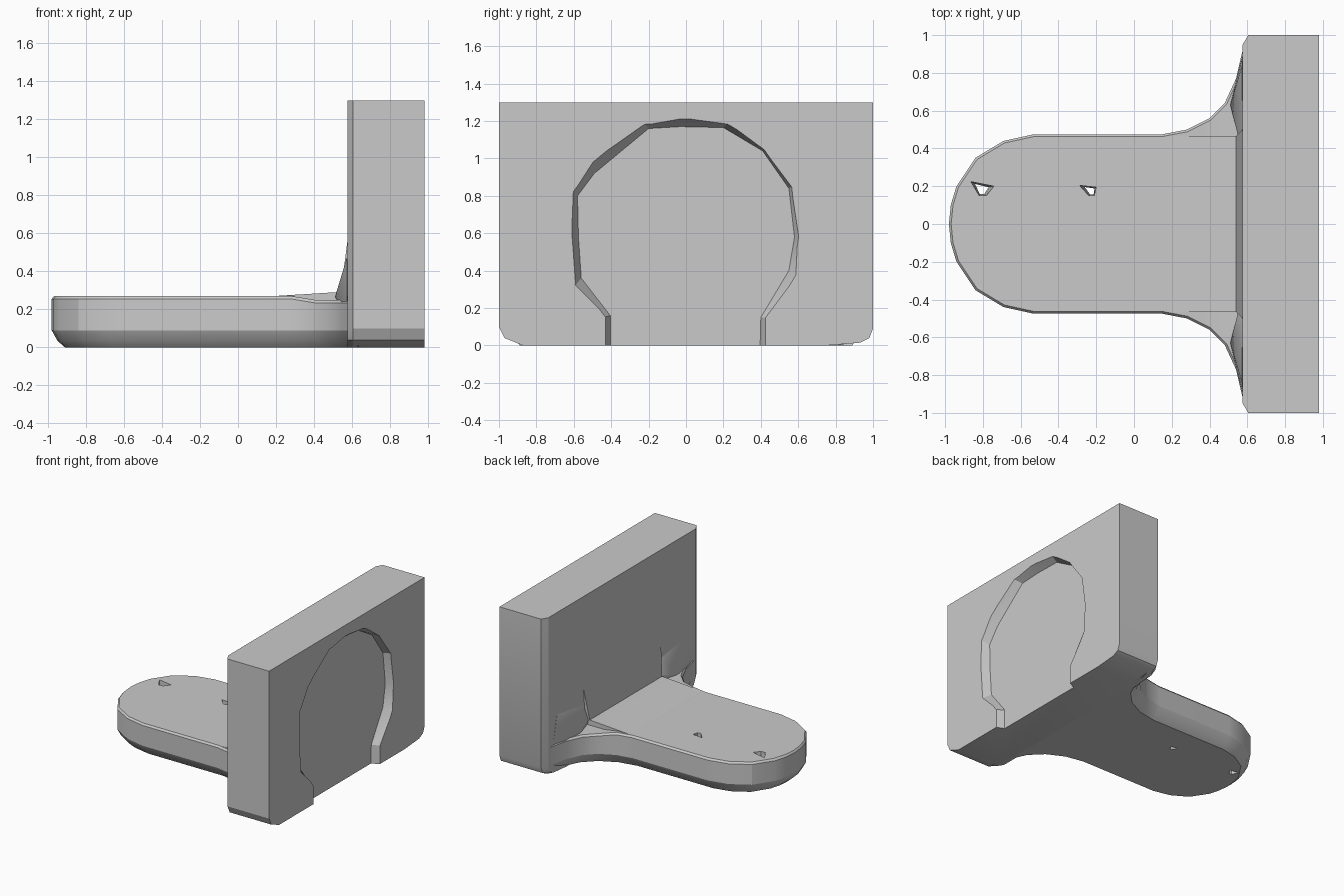
import bpy, bmesh, math
from mathutils import Vector

cube = bpy.data.objects.get("Cube")
if cube:
    bpy.data.objects.remove(cube, do_unlink=True)

grey = bpy.data.materials.new("plain grey")
grey.use_nodes = True
grey.diffuse_color = (0.59, 0.59, 0.59, 1)
grey.node_tree.nodes["Principled BSDF"].inputs["Base Color"].default_value = (0.59, 0.59, 0.59, 1)


def make_object(name, bm):
    bmesh.ops.recalc_face_normals(bm, faces=bm.faces[:])
    mesh = bpy.data.meshes.new(name)
    bm.to_mesh(mesh)
    bm.free()
    mesh.materials.append(grey)
    obj = bpy.data.objects.new(name, mesh)
    bpy.context.collection.objects.link(obj)
    return obj


def loft(name, loops):
    """Skin a stack of closed loops and cap both ends."""
    bm = bmesh.new()
    rings = [[bm.verts.new(p) for p in loop] for loop in loops]
    n = len(rings[0])
    for a, b in zip(rings, rings[1:]):
        for i in range(n):
            j = (i + 1) % n
            bm.faces.new((a[i], a[j], b[j], b[i]))
    caps = [bm.faces.new(rings[0]), bm.faces.new(rings[-1])]
    bm.normal_update()
    bmesh.ops.triangulate(bm, faces=caps)
    return make_object(name, bm)


def hull(name, points):
    bm = bmesh.new()
    for p in points:
        bm.verts.new(p)
    bmesh.ops.convex_hull(bm, input=bm.verts[:])
    return make_object(name, bm)


def cut(target, cutter):
    cutter.hide_render = True
    mod = target.modifiers.new("cut", 'BOOLEAN')
    mod.operation = 'DIFFERENCE'
    mod.solver = 'EXACT'
    mod.object = cutter
    bpy.context.view_layer.objects.active = target
    bpy.ops.object.modifier_apply(modifier=mod.name)
    bpy.data.objects.remove(cutter, do_unlink=True)


def inset(loop, d):
    """Move a clockwise outline inward by d; the root end only narrows."""
    out = []
    for i, (x, y) in enumerate(loop):
        if x > 0.6:
            out.append((x, y * (1 - 1.5 * d)))
            continue
        a, b = Vector(loop[i - 1]), Vector(loop[(i + 1) % len(loop)])
        t = (b - a).normalized()
        out.append((x + t.y * d, y - t.x * d))
    return out


# Upright plate: rounded lower corners, chamfered inner vertical edges
section = [(-1, 1.3), (-1, 0.1), (-0.97, 0.04), (-0.87, 0),
           (0.75, 0), (0.93, 0.015), (0.98, 0.04), (1, 0.09), (1, 1.3)]
plate = loft("upright_plate", [[(x, y * s, z) for y, z in section]
                               for x, s in ((0.575, 0.95), (0.605, 1), (0.98, 1))])

# Shallow arched recess with sloping walls
rim = [(-0.44, -0.05), (-0.44, 0.15), (-0.6, 0.31), (-0.62, 0.58), (-0.61, 0.83),
       (-0.5, 1.0), (-0.23, 1.19), (-0.03, 1.225), (0.23, 1.19), (0.42, 1.05),
       (0.57, 0.85), (0.61, 0.58), (0.6, 0.37), (0.435, 0.15), (0.435, -0.05)]
floor = [(-0.405, -0.05), (-0.405, 0.16), (-0.56, 0.36), (-0.575, 0.58), (-0.58, 0.8),
         (-0.49, 0.92), (-0.2, 1.16), (-0.03, 1.17), (0.2, 1.165), (0.41, 1.04),
         (0.55, 0.84), (0.58, 0.58), (0.55, 0.4), (0.4, 0.15), (0.395, -0.05)]
cut(plate, loft("recess_cutter", [[(1.0, y, z) for y, z in rim],
                                  [(0.92, y, z) for y, z in floor]]))

# Horizontal arm with round tip and flared root
half = [(-0.97, 0.1), (-0.94, 0.2), (-0.84, 0.35), (-0.69, 0.44), (-0.53, 0.475),
        (0.15, 0.475), (0.28, 0.5), (0.4, 0.56), (0.48, 0.64), (0.54, 0.77),
        (0.575, 0.92), (0.62, 0.94)]
outline = [(-0.98, 0)] + half + [(x, -y) for x, y in reversed(half)]
levels = []
for z, d in ((0, 0.07), (0.035, 0.03), (0.09, 0), (0.255, 0), (0.27, 0.012)):
    levels.append([(x, y, z - (0.02 if z > 0.2 and abs(y) > 0.52 else 0))
                   for x, y in inset(outline, d)])
arm = loft("arm", levels)

# Two small tapered through holes
holes = (("tip_hole", [(-0.865, 0.225), (-0.74, 0.2), (-0.78, 0.15), (-0.82, 0.15)], (-0.81, 0.18)),
         ("middle_hole", [(-0.29, 0.205), (-0.2, 0.195), (-0.21, 0.15), (-0.24, 0.15)], (-0.22, 0.17)))
for name, pts, (cx, cy) in holes:
    low = [(cx + (x - cx) * 0.55, cy + (y - cy) * 0.7) for x, y in pts]
    cut(arm, loft(name, [[(x, y, -0.02) for x, y in low], [(x, y, 0.29) for x, y in pts]]))

# Slight rise of the arm toward the plate, and the steep ramp on the plate
parts = [plate, arm]
parts.append(hull("arm_rise", [(x, s * 0.465, z) for s in (-1, 1)
                               for x, z in ((0.15, 0.268), (0.54, 0.292), (0.6, 0.292), (0.6, 0.2), (0.15, 0.2))]))
parts.append(hull("joint_ramp", [(x, s * y, z) for s in (-1, 1)
                                 for x, y, z in ((0.54, 0.465, 0.285), (0.577, 0.5, 0.57),
                                                 (0.6, 0.5, 0.5), (0.6, 0.465, 0.2))]))

# Faceted corner webs on both sides of the joint
for side, s in (("left", 1), ("right", -1)):
    parts.append(hull(side + "_corner_web", [(x, s * y, z) for x, y, z in (
        (0.51, 0.63, 0.265), (0.55, 0.47, 0.29), (0.572, 0.84, 0.47), (0.574, 0.5, 0.42),
        (0.575, 0.9, 0.2), (0.6, 0.88, 0.12), (0.6, 0.47, 0.12), (0.6, 0.84, 0.4))]))

# Smooth gentle bends, keep hard edges
bpy.ops.object.select_all(action='DESELECT')
for obj in parts:
    obj.select_set(True)
bpy.context.view_layer.objects.active = plate
bpy.ops.object.shade_smooth_by_angle(angle=math.radians(25))
